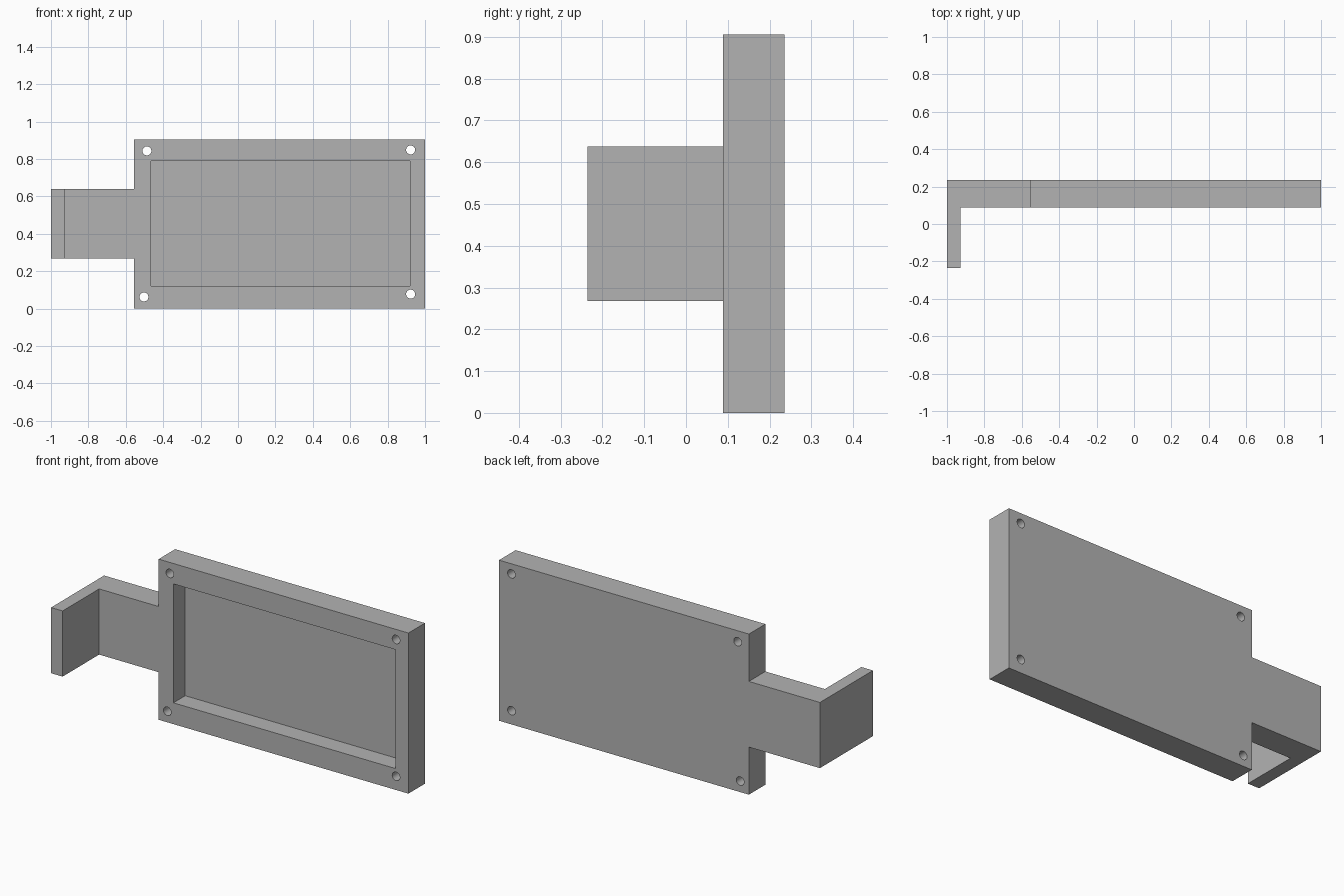
import bpy
import bmesh
import math

if "Cube" in bpy.data.objects:
    bpy.data.objects.remove(bpy.data.objects["Cube"], do_unlink=True)

# Plain grey plastic
grey = bpy.data.materials.new("plain_grey")
grey.use_nodes = True
colour = (0.45, 0.45, 0.45, 1)
grey.diffuse_color = colour
grey.node_tree.nodes["Principled BSDF"].inputs["Base Color"].default_value = colour

FRONT, BACK = 0.089, 0.236
POCKET_DEPTH = 0.105


def extrude_shape(name, points, direction):
    """Solid made by pushing a flat outline along a direction."""
    bm = bmesh.new()
    face = bm.faces.new([bm.verts.new(p) for p in points])
    moved = bmesh.ops.extrude_face_region(bm, geom=[face])["geom"]
    verts = [v for v in moved if isinstance(v, bmesh.types.BMVert)]
    bmesh.ops.translate(bm, verts=verts, vec=direction)
    bmesh.ops.recalc_face_normals(bm, faces=bm.faces)
    mesh = bpy.data.meshes.new(name)
    bm.to_mesh(mesh)
    bm.free()
    mesh.materials.append(grey)
    obj = bpy.data.objects.new(name, mesh)
    bpy.context.collection.objects.link(obj)
    return obj


def box(name, x0, x1, y0, y1, z0, z1):
    outline = [(x0, y0, z0), (x1, y0, z0), (x1, y0, z1), (x0, y0, z1)]
    return extrude_shape(name, outline, (0, y1 - y0, 0))


def combine(target, tool, operation):
    """Apply a boolean and discard the tool."""
    mod = target.modifiers.new(operation.lower(), "BOOLEAN")
    mod.operation = operation
    mod.solver = "EXACT"
    mod.object = tool
    bpy.context.view_layer.objects.active = target
    bpy.ops.object.modifier_apply(modifier=mod.name)
    bpy.data.objects.remove(tool, do_unlink=True)


# Mounting plate
plate = box("mounting_plate", -0.557, 1, FRONT, BACK, 0, 0.905)

# Side arm with a forward hook, as an L profile seen from above
profile = [(-1, BACK), (-1, -BACK), (-0.928, -BACK), (-0.928, FRONT),
           (-0.52, FRONT), (-0.52, BACK)]
arm = extrude_shape("hook_arm", [(x, y, 0.268) for x, y in profile], (0, 0, 0.37))
combine(plate, arm, "UNION")

# Recessed pocket in the front
pocket = box("pocket_cutter", -0.465, 0.92, FRONT - 0.1, FRONT + POCKET_DEPTH, 0.12, 0.79)
combine(plate, pocket, "DIFFERENCE")

# Screw holes through the corners
for x, z in [(-0.487, 0.843), (0.923, 0.848), (-0.503, 0.062), (0.923, 0.077)]:
    bpy.ops.mesh.primitive_cylinder_add(vertices=32, radius=0.024, depth=0.6,
                                        location=(x, 0.16, z),
                                        rotation=(math.pi / 2, 0, 0))
    hole = bpy.context.object
    hole.data.materials.append(grey)
    combine(plate, hole, "DIFFERENCE")

# Smooth hole walls, crisp edges elsewhere
bpy.ops.object.select_all(action="DESELECT")
plate.select_set(True)
bpy.context.view_layer.objects.active = plate
bpy.ops.object.shade_smooth_by_angle(angle=math.radians(30))
